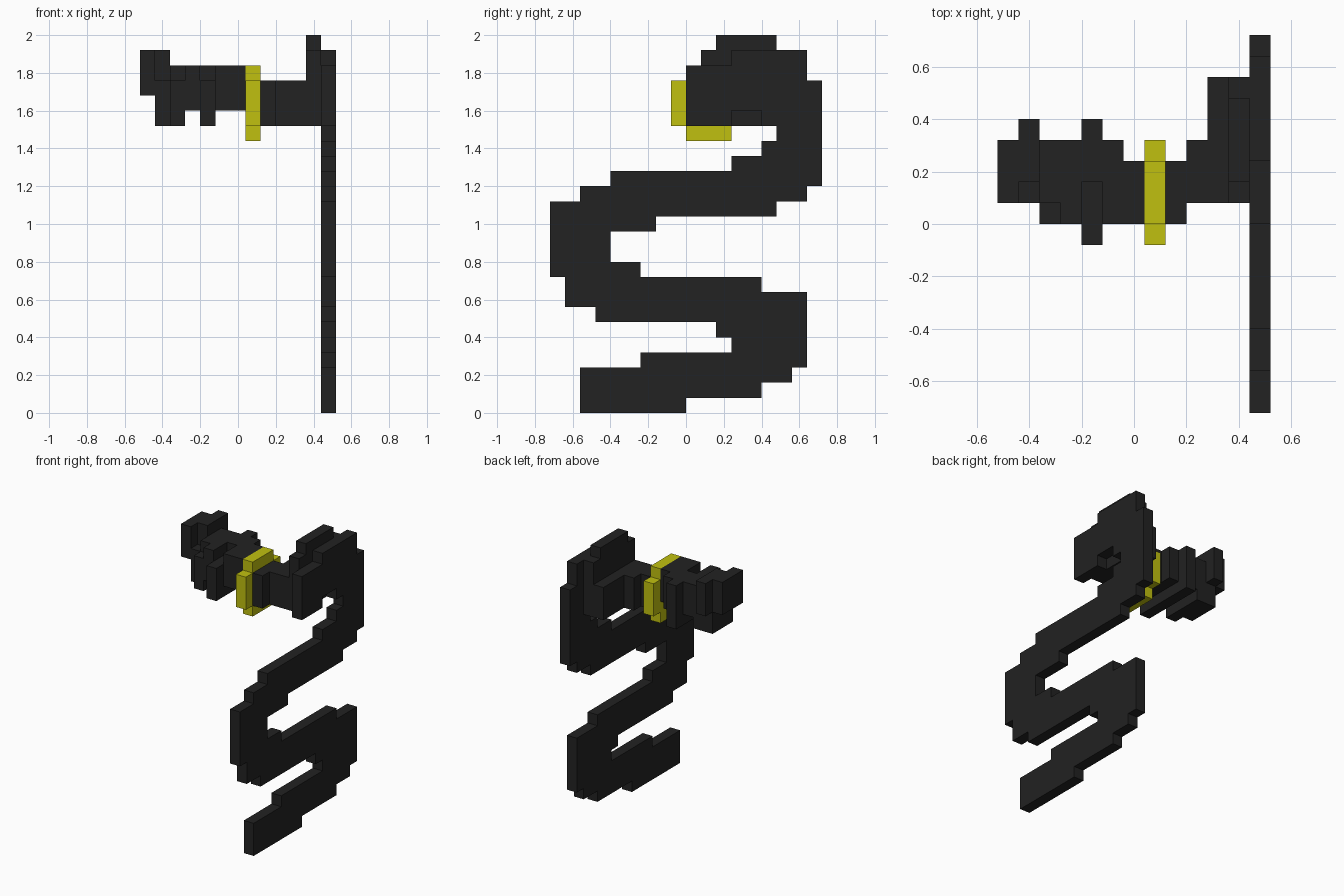
import bpy, bmesh
from mathutils import Vector

U = 0.08                     # block size
ORIGIN = Vector((-6.5, 0, 0))

cube = bpy.data.objects.get("Cube")
if cube:
    bpy.data.objects.remove(cube, do_unlink=True)


def material(name, color):
    m = bpy.data.materials.new(name)
    m.use_nodes = True
    m.diffuse_color = color
    m.node_tree.nodes["Principled BSDF"].inputs["Base Color"].default_value = color
    return m


black = material("matte black", (0.016, 0.016, 0.016, 1))
yellow = material("gold yellow", (0.53, 0.53, 0.005, 1))


def box(x0, x1, y0, y1, z0, z1):
    """Block cells filling the given range."""
    return {(x, y, z) for x in range(x0, x1) for y in range(y0, y1) for z in range(z0, z1)}


def build(name, cells, occupied, mat):
    """Skin the cells with outer faces only, then merge flat regions."""
    bm = bmesh.new()
    for c in cells:
        for axis in range(3):
            for side in (0, 1):
                n = list(c)
                n[axis] += 2 * side - 1
                if tuple(n) in occupied:
                    continue
                a, b = (axis + 1) % 3, (axis + 2) % 3
                corners = []
                for da, db in ((0, 0), (1, 0), (1, 1), (0, 1)):
                    p = Vector(c)
                    p[axis] += side
                    p[a] += da
                    p[b] += db
                    corners.append(bm.verts.new((p + ORIGIN) * U))
                bm.faces.new(corners if side else corners[::-1])
    bmesh.ops.remove_doubles(bm, verts=bm.verts, dist=U / 100)
    bmesh.ops.dissolve_limit(bm, angle_limit=0.01, verts=bm.verts, edges=bm.edges)
    mesh = bpy.data.meshes.new(name)
    bm.to_mesh(mesh)
    bm.free()
    mesh.materials.append(mat)
    bpy.context.collection.objects.link(bpy.data.objects.new(name, mesh))


# Winding ribbon: y span of each block row, bottom to top
rows = [(-7, 0), (-7, 5), (-7, 7), (-3, 8), (3, 8), (2, 8), (-6, 8), (-8, 8), (-8, 5),
        (-9, -3), (-9, -5), (-9, -5), (-9, -2), (-9, 6), (-7, 8), (-5, 9), (3, 9),
        (5, 9), (6, 9), (0, 9), (0, 9), (0, 9), (0, 8), (3, 8)]
ribbon = set()
for z, (y0, y1) in enumerate(rows):
    ribbon |= box(12, 13, y0, y1, z, z + 1)
ribbon -= box(12, 13, 3, 5, 19, 20)

# Stepped crest beside the ribbon, and the neck leading from it
crest = box(10, 12, 1, 7, 19, 22) | box(11, 12, 1, 7, 22, 24) | box(11, 12, 2, 6, 24, 25)
neck = box(9, 10, 1, 4, 19, 22) | box(8, 9, 0, 3, 19, 22)

# Raised collar
collar = box(7, 8, -1, 4, 19, 22) | box(7, 8, 0, 3, 18, 23)

# Grip with a raised band
grip = box(2, 7, 0, 4, 20, 23) - box(6, 7, 3, 4, 20, 23)
grip -= box(2, 3, 0, 1, 22, 23) | box(4, 5, 0, 2, 22, 23)
band = box(4, 5, -1, 0, 19, 22) | box(4, 5, 0, 4, 19, 20) | box(4, 5, 4, 5, 19, 23)

# Stepped end of the grip
end_cap = box(1, 3, 1, 4, 19, 21) | box(2, 3, 0, 1, 19, 22) | box(1, 2, 1, 4, 21, 22)
end_cap |= box(0, 1, 1, 4, 21, 24) | box(1, 2, 2, 5, 21, 24)
grip -= end_cap

parts = [("winding_ribbon", ribbon, black), ("crest", crest, black), ("neck", neck, black),
         ("collar", collar, yellow), ("grip", grip, black), ("grip_band", band, black),
         ("grip_end", end_cap, black)]
occupied = set().union(*(cells for _, cells, _ in parts))
for name, cells, mat in parts:
    build(name, cells, occupied, mat)
